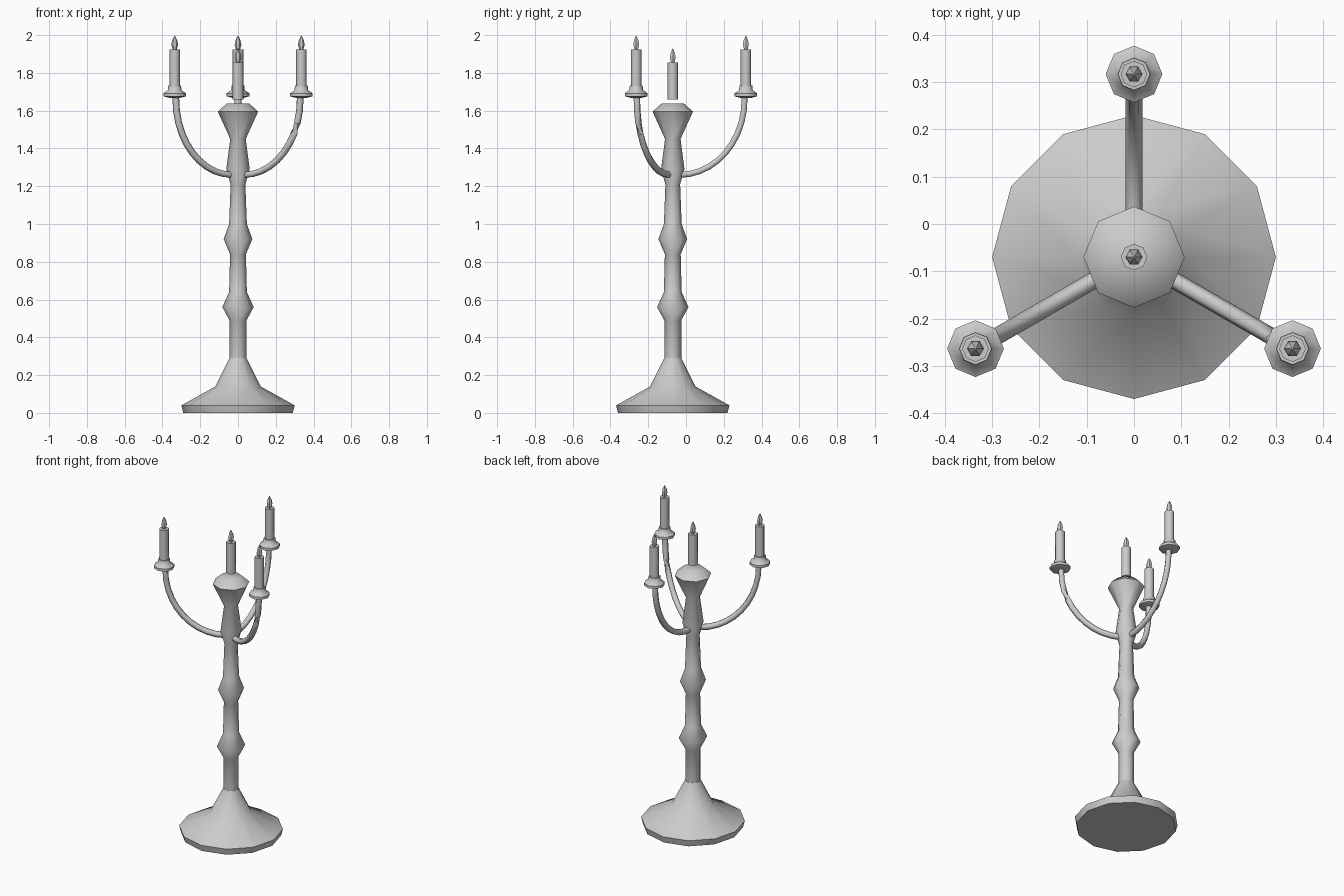
import bpy, bmesh, math
from mathutils import Vector

if "Cube" in bpy.data.objects:
    bpy.data.objects.remove(bpy.data.objects["Cube"])

AXIS = Vector((0, -0.07, 0))   # column centre
REACH = 0.385                  # distance from column to outer candles


def finish(name, bm, angle=50):
    bmesh.ops.recalc_face_normals(bm, faces=bm.faces)
    me = bpy.data.meshes.new(name)
    bm.to_mesh(me)
    bm.free()
    for p in me.polygons:
        p.use_smooth = True
    me.set_sharp_from_angle(angle=math.radians(angle))
    ob = bpy.data.objects.new(name, me)
    bpy.context.collection.objects.link(ob)
    return ob


def skin(bm, rings):
    # bridge consecutive rings of points and cap both ends
    rows = [[bm.verts.new(p) for p in r] for r in rings]
    n = len(rows[0])
    for a, b in zip(rows, rows[1:]):
        for i in range(n):
            j = (i + 1) % n
            bm.faces.new((a[i], a[j], b[j], b[i]))
    bm.faces.new(rows[0][::-1])
    bm.faces.new(rows[-1])


def lathe(name, profile, sides, centre):
    bm = bmesh.new()
    skin(bm, [[centre + Vector((r * math.cos(2 * math.pi * i / sides),
                                r * math.sin(2 * math.pi * i / sides), z))
               for i in range(sides)] for r, z in profile])
    bmesh.ops.remove_doubles(bm, verts=bm.verts, dist=0.0005)
    return finish(name, bm)


def candle(suffix, centre, z):
    lathe("candle_" + suffix, [(0.028, z), (0.028, z + 0.195)], 8, centre)
    f = z + 0.19
    lathe("flame_" + suffix, [(0.009, f), (0.018, f + 0.03), (0.013, f + 0.055),
                              (0.002, f + 0.078)], 6, centre)


def arm(name, ang, twisted):
    out = Vector((math.cos(ang), math.sin(ang), 0))
    side = Vector((-out.y, out.x, 0))
    rings, steps = [], 10
    for k in range(steps + 1):
        t = math.pi / 2 * k / steps
        p = AXIS + out * (0.035 + 0.345 * math.sin(t)) + Vector((0, 0, 1.66 - 0.4 * math.cos(t)))
        tan = (out * 0.345 * math.cos(t) + Vector((0, 0, 0.4 * math.sin(t)))).normalized()
        up = side.cross(tan)
        # one arm has a twisted, pinched section
        tw = math.radians(130) if twisted and k > 7 else 0
        rings.append([p + 0.018 * (side * math.cos(a + tw) + up * math.sin(a + tw))
                      for a in (i * math.pi / 3 for i in range(6))])
    rings.append([v + Vector((0, 0, 0.025)) for v in rings[-1]])
    bm = bmesh.new()
    skin(bm, rings)
    finish(name, bm, 65)


# Foot
lathe("base", [(0.29, 0), (0.30, 0.04), (0.12, 0.14), (0.045, 0.29)], 12, AXIS)

# Turned column with knobs and flared cup
lathe("column", [(0.045, 0.28), (0.045, 0.49), (0.083, 0.56), (0.047, 0.64),
                 (0.042, 0.84), (0.076, 0.92), (0.047, 1.0), (0.039, 1.21),
                 (0.062, 1.29), (0.041, 1.45), (0.107, 1.595), (0.06, 1.637)], 8, AXIS)
candle("centre", AXIS, 1.66)

# Three arms with drip dishes and candles
for label, deg in (("back", 90), ("left", 210), ("right", -30)):
    a = math.radians(deg)
    pos = AXIS + Vector((math.cos(a), math.sin(a), 0)) * (REACH + 0.002)
    arm("arm_" + label, a, label == "right")
    lathe("dish_" + label, [(0.03, 1.668), (0.06, 1.676), (0.06, 1.692),
                            (0.036, 1.708), (0.034, 1.732)], 8, pos)
    candle(label, pos, 1.728)
